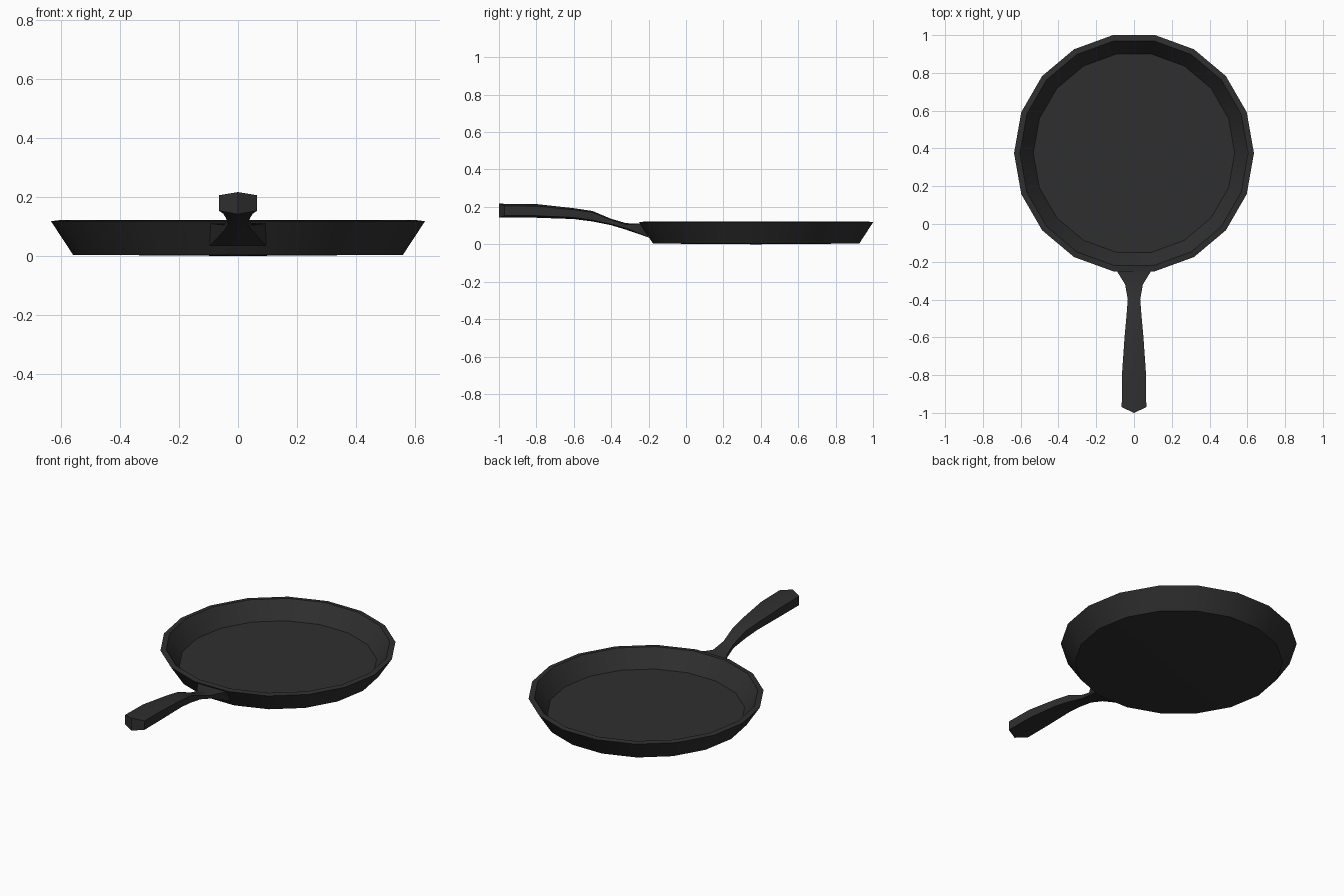
import bpy, bmesh, math

old = bpy.data.objects.get("Cube")
if old:
    bpy.data.objects.remove(old, do_unlink=True)

# Dark cast iron, the only colour
iron = bpy.data.materials.new("dark_iron")
iron.use_nodes = True
colour = (0.028, 0.028, 0.028, 1)
iron.diffuse_color = colour
bsdf = next(n for n in iron.node_tree.nodes if n.type == "BSDF_PRINCIPLED")
bsdf.inputs["Base Color"].default_value = colour
bsdf.inputs["Roughness"].default_value = 0.7


def finish(name, bm):
    bmesh.ops.recalc_face_normals(bm, faces=bm.faces)
    mesh = bpy.data.meshes.new(name)
    bm.to_mesh(mesh)
    bm.free()
    mesh.materials.append(iron)
    obj = bpy.data.objects.new(name, mesh)
    bpy.context.collection.objects.link(obj)
    bpy.ops.object.select_all(action="DESELECT")
    obj.select_set(True)
    bpy.context.view_layer.objects.active = obj
    bpy.ops.object.shade_smooth_by_angle(angle=math.radians(30))
    return obj


def loft(bm, rings):
    """Skin a list of closed vertex rings."""
    for a, b in zip(rings, rings[1:]):
        n = len(a)
        for i in range(n):
            j = (i + 1) % n
            bm.faces.new((a[i], a[j], b[j], b[i]))


# Pan: an 18-sided turned bowl with sloping walls
SIDES, CENTRE_Y = 18, 0.375
profile = [(0.56, 0.004), (0.635, 0.118), (0.604, 0.122), (0.533, 0.022)]
bm = bmesh.new()
rings = []
for r, z in profile:
    angles = [2 * math.pi * i / SIDES for i in range(SIDES)]
    rings.append([bm.verts.new((r * math.cos(a), CENTRE_Y + r * math.sin(a), z))
                  for a in angles])
loft(bm, rings)
bm.faces.new(rings[-1])
base = bm.verts.new((0, CENTRE_Y, 0))
for i in range(SIDES):
    bm.faces.new((rings[0][i], base, rings[0][(i + 1) % SIDES]))
finish("pan", bm)

# Handle: six-sided sections (y, half width, top, bottom) from tip to root
sections = [
    (-0.97, 0.065, 0.217, 0.142),
    (-0.80, 0.064, 0.215, 0.142),
    (-0.60, 0.050, 0.193, 0.135),
    (-0.50, 0.041, 0.178, 0.122),
    (-0.40, 0.033, 0.136, 0.102),
    (-0.32, 0.047, 0.113, 0.078),
    (-0.22, 0.095, 0.110, 0.036),
]
bm = bmesh.new()
rings = []
for k, (y, w, top, low) in enumerate(sections):
    tip, root = k == 0, k == len(sections) - 1
    ridge = 0.0 if root else 0.17 * w
    mid = y - 0.03 if tip else y          # pointed end
    lean = 0.022 if root else 0.0         # root follows the pan wall
    points = [(0, mid - lean, top), (w, y - lean, top - ridge),
              (w, y + lean, low + ridge), (0, mid + lean, low),
              (-w, y + lean, low + ridge), (-w, y - lean, top - ridge)]
    rings.append([bm.verts.new(p) for p in points])
loft(bm, rings)
# Two end facets meeting at the point, and a closed root
t = rings[0]
bm.faces.new((t[0], t[1], t[2], t[3]))
bm.faces.new((t[0], t[3], t[4], t[5]))
bm.faces.new(rings[-1])
finish("handle", bm)
